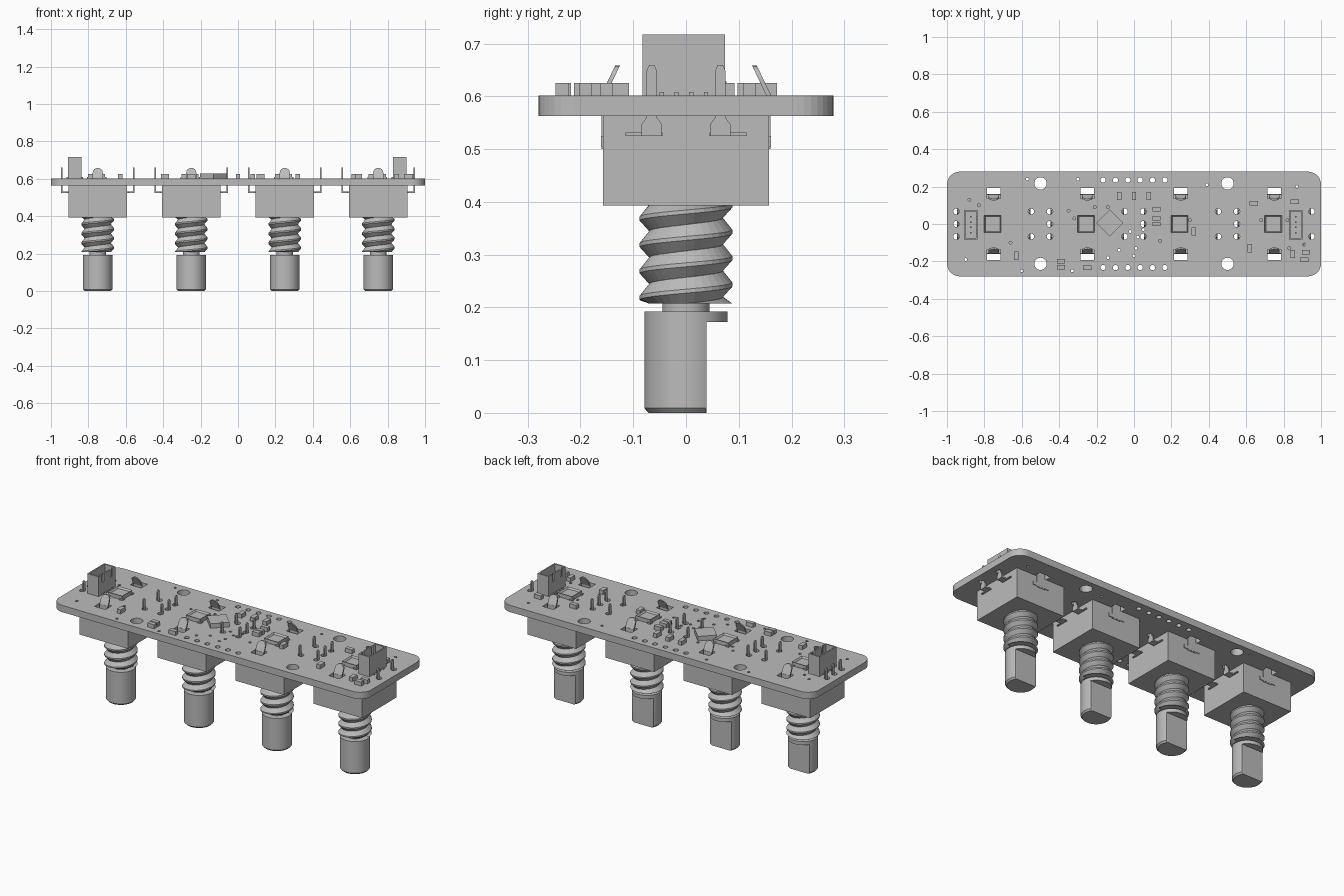
import bpy, bmesh
from math import sin, cos, pi, floor
from mathutils import Matrix, Vector

cube = bpy.data.objects.get("Cube")
if cube:
    bpy.data.objects.remove(cube)

grey = bpy.data.materials.new("plain grey")
grey.use_nodes = True
colour = (0.5, 0.5, 0.5, 1)
grey.diffuse_color = colour
grey.node_tree.nodes["Principled BSDF"].inputs["Base Color"].default_value = colour

BOARD_LOW, BOARD_TOP = 0.563, 0.602
ENCODERS = (-0.75, -0.25, 0.25, 0.75)


def link(name, mesh, loc=(0, 0, 0), turn=0):
    ob = bpy.data.objects.new(name, mesh)
    ob.location = loc
    ob.rotation_euler.z = turn
    bpy.context.collection.objects.link(ob)
    return ob


def to_mesh(name, bm, smooth=False):
    bmesh.ops.recalc_face_normals(bm, faces=bm.faces)
    if smooth:
        for f in bm.faces:
            f.smooth = True
        for e in bm.edges:
            e.smooth = len(e.link_faces) == 2 and e.calc_face_angle(0) < 0.5
    mesh = bpy.data.meshes.new(name)
    bm.to_mesh(mesh)
    bm.free()
    mesh.materials.append(grey)
    return mesh


def box(bm, x0, x1, y0, y1, z0, z1):
    mid = Vector((x0 + x1, y0 + y1, z0 + z1)) / 2
    size = Matrix.Diagonal((x1 - x0, y1 - y0, z1 - z0, 1))
    bmesh.ops.create_cube(bm, size=1, matrix=Matrix.Translation(mid) @ size)


def loft(bm, rings):
    rows = [[bm.verts.new(p) for p in ring] for ring in rings]
    n = len(rows[0])
    for a, b in zip(rows, rows[1:]):
        for i in range(n):
            j = (i + 1) % n
            bm.faces.new((a[i], a[j], b[j], b[i]))
    bm.faces.new(rows[0][::-1])
    bm.faces.new(rows[-1])


def circle(r, n=32, cx=0, cy=0):
    return [(cx + r * cos(2 * pi * i / n), cy + r * sin(2 * pi * i / n)) for i in range(n)]


def ring(r, z, flat=1):
    return [(x, min(y, flat), z) for x, y in circle(r, 48)]


# Circuit board: one filled outline with every hole as an inner loop
def board_outline(hx=1.0, hy=0.28, r=0.07):
    pts = []
    for k, (sx, sy) in enumerate(((1, 1), (-1, 1), (-1, -1), (1, -1))):
        for i in range(9):
            a = (k + i / 8) * pi / 2
            pts.append((sx * (hx - r) + r * cos(a), sy * (hy - r) + r * sin(a)))
    return pts


loops = [board_outline()]
for sx in (-1, 1):
    for y in (-0.213, 0.217):
        loops.append(circle(0.033, 24, sx * 0.5, y))
for x in ENCODERS:
    for s in (-1, 1):
        loops.append([(x + u * 0.035, s * v) for u, v in ((-1, 0.135), (1, 0.135), (1, 0.192), (-1, 0.192))])
    for px, py in ((-0.2, -0.067), (-0.2, 0), (-0.2, 0.067), (0.2, -0.067), (0.2, 0.067)):
        loops.append(circle(0.016, 16, x + px, py))
for i in range(6):
    for y in (-0.233, 0.235):
        loops.append(circle(0.014, 16, (i - 2.5) * 0.066, y))
VIAS = ((-57, 24), (-30, 24), (39, 21), (87, 20), (-88, 13), (-83, 10), (-66, -10),
        (-90, -19), (-60, -25), (-33, -25), (-35, 7), (-32, 3), (-21, 9), (-14, 9),
        (-2, -4), (2, -7), (5, -3), (14, -9), (1, -13), (-8, -14), (-14, -18),
        (0, -17), (22, 3), (30, 2), (68, 2), (82, 2), (83, -13), (91, -11))
for x, y in VIAS:
    loops.append(circle(0.008, 8, x / 100, y / 100))

curve = bpy.data.curves.new("board_outline", "CURVE")
curve.dimensions = "2D"
curve.fill_mode = "BOTH"
curve.extrude = (BOARD_TOP - BOARD_LOW) / 2
for pts in loops:
    sp = curve.splines.new("POLY")
    sp.points.add(len(pts) - 1)
    for p, (x, y) in zip(sp.points, pts):
        p.co = (x, y, 0, 1)
    sp.use_cyclic_u = True
helper = link("outline_helper", curve)
bpy.context.view_layer.update()
board = bpy.data.meshes.new_from_object(helper.evaluated_get(bpy.context.evaluated_depsgraph_get()))
bpy.data.objects.remove(helper)
board.materials.clear()
board.materials.append(grey)
for poly in board.polygons:
    poly.use_smooth = False
link("circuit_board", board, (0, 0, (BOARD_LOW + BOARD_TOP) / 2))

# Encoder housing with side ridges
bm = bmesh.new()
box(bm, -0.156, 0.156, -0.157, 0.157, 0.393, BOARD_LOW)
for s in (-1, 1):
    y0, y1 = sorted((s * 0.155, s * 0.161))
    box(bm, -0.05, 0.05, y0, y1, 0.505, 0.525)
housing = to_mesh("housing", bm)

# Clips that bend inward above the board, with round tips
bm = bmesh.new()
tip = [(0.027 * cos(a * pi / 8), 0.03 + 0.027 * sin(a * pi / 8)) for a in range(9)]
for s in (-1, 1):
    box(bm, -0.027, 0.027, *sorted((s * 0.152, s * 0.160)), 0.5, 0.606)
    outline = [(-0.027, 0), (0.027, 0)] + tip
    loft(bm, [[(u, s * (d - 0.45 * v), 0.604 + 0.95 * v) for u, v in outline] for d in (0.151, 0.160)])
clips = to_mesh("clips", bm)

# Terminals: broad foot below the board, slim round-ended blade above
bm = bmesh.new()
half = [(0.019, 0.525), (0.019, 0.547), (0.01, 0.56), (0.01, 0.648), (0.005, 0.659)]
blade = half + [(-y, z) for y, z in reversed(half)]
for s, rows in ((-1, (-0.065, 0, 0.065)), (1, (-0.065, 0.065))):
    for y in rows:
        loft(bm, [[(s * x, y + u, z) for u, z in blade] for x in (0.189, 0.196)])
        box(bm, *sorted((s * 0.15, s * 0.192)), y - 0.019, y + 0.019, 0.525, 0.532)
    for t in (-1, 1):
        box(bm, *sorted((s * 0.15, s * 0.165)), *sorted((t * 0.045, t * 0.115)), 0.525, 0.531)
terminals = to_mesh("terminals", bm)

# Threaded bush: helical ridge around a core, cut flat at both ends
bm = bmesh.new()
LOW, HIGH, PITCH, STEPS = 0.207, 0.395, 0.05, 32
profile = ((0.07, 0), (0.088, 0.4), (0.088, 0.55), (0.07, 1))
rows = []
for i in range(int(STEPS * ((HIGH - LOW) / PITCH + 1)) + 1):
    a = 2 * pi * i / STEPS
    base = LOW + PITCH * (i / STEPS - 1)
    rows.append([bm.verts.new((r * cos(a), r * sin(a), min(max(base + k * PITCH, LOW), HIGH)))
                 for r, k in profile])
for a, b in zip(rows, rows[1:]):
    for i in range(3):
        bm.faces.new((a[i], b[i], b[i + 1], a[i + 1]))
loft(bm, [ring(0.07, LOW), ring(0.07, HIGH)])
thread = to_mesh("thread", bm)

# Shaft with a flat on the back, full collar and slim neck
bm = bmesh.new()
loft(bm, [ring(0.071, 0, 0.039), ring(0.079, 0.009, 0.039), ring(0.079, 0.173, 0.039)])
loft(bm, [ring(0.079, 0.172), ring(0.079, 0.192)])
loft(bm, [ring(0.045, 0.19), ring(0.045, 0.21)])
shaft = to_mesh("shaft", bm, True)

# Lamp: square frame with a sunken window and four feet
bm = bmesh.new()
box(bm, -0.046, 0.046, -0.046, 0.046, BOARD_TOP, 0.625)
bm.normal_update()
top = [f for f in bm.faces if f.normal.z > 0.9]
bmesh.ops.inset_region(bm, faces=top, thickness=0.01, depth=0)
bmesh.ops.translate(bm, verts=top[0].verts, vec=(0, 0, -0.01))
for sx in (-1, 1):
    for sy in (-1, 1):
        box(bm, *sorted((sx * 0.03, sx * 0.052)), *sorted((sy * 0.03, sy * 0.052)), BOARD_TOP, 0.609)
lamp = to_mesh("lamp", bm)

for i, x in enumerate(ENCODERS, 1):
    for mesh in (housing, clips, terminals, thread, shaft):
        link(f"encoder_{mesh.name}_{i}", mesh, (x, 0, 0))
    link(f"lamp_{i}", lamp, (x - 0.006, 0, 0))

# Socket: open-topped shell with two notches on the inner wall and contacts
bm = bmesh.new()
z, top = BOARD_TOP, 0.717
box(bm, -0.036, 0.036, -0.078, 0.078, z, z + 0.03)
box(bm, -0.036, -0.028, -0.078, 0.078, z, top)
for s in (-1, 1):
    box(bm, -0.036, 0.036, *sorted((s * 0.07, s * 0.078)), z, top)
    box(bm, 0.028, 0.036, *sorted((s * 0.045, s * 0.078)), z, top)
box(bm, 0.028, 0.036, -0.03, 0.03, z, top)
box(bm, 0.028, 0.036, -0.078, 0.078, z, z + 0.07)
for i in range(4):
    y = (i - 1.5) * 0.028
    box(bm, -0.004, 0.004, y - 0.004, y + 0.004, z, z + 0.09)
    box(bm, -0.044, 0.044, y - 0.004, y + 0.004, z, z + 0.006)
socket = to_mesh("socket", bm)
link("right_socket", socket, (-0.872, -0.004, 0))
link("left_socket", socket, (0.864, -0.004, 0), pi)

# Square chip set diagonally
bm = bmesh.new()
box(bm, -0.051, 0.051, -0.051, 0.051, BOARD_TOP, 0.628)
link("chip", to_mesh("chip", bm), (-0.13, 0.005, 0), pi / 4)

# Small board parts: upright and lying blocks
bm = bmesh.new()
box(bm, -0.022, 0.022, -0.012, 0.012, BOARD_TOP, 0.625)
block = to_mesh("block", bm)
LYING = ((12, 8), (12, 3), (12, 0), (64, 11), (86, 12), (92, -15), (91, -19),
         (-39, -20), (-39, -23), (-25, -23.5))
UPRIGHT = ((-8, 15), (0, 15), (8, 15), (32, -4), (62, -13), (85, -16), (-63, -17))
for turn, spots in ((0, LYING), (pi / 2, UPRIGHT)):
    for x, y in spots:
        link("small_part", block, (x / 100, y / 100, 0), turn)
